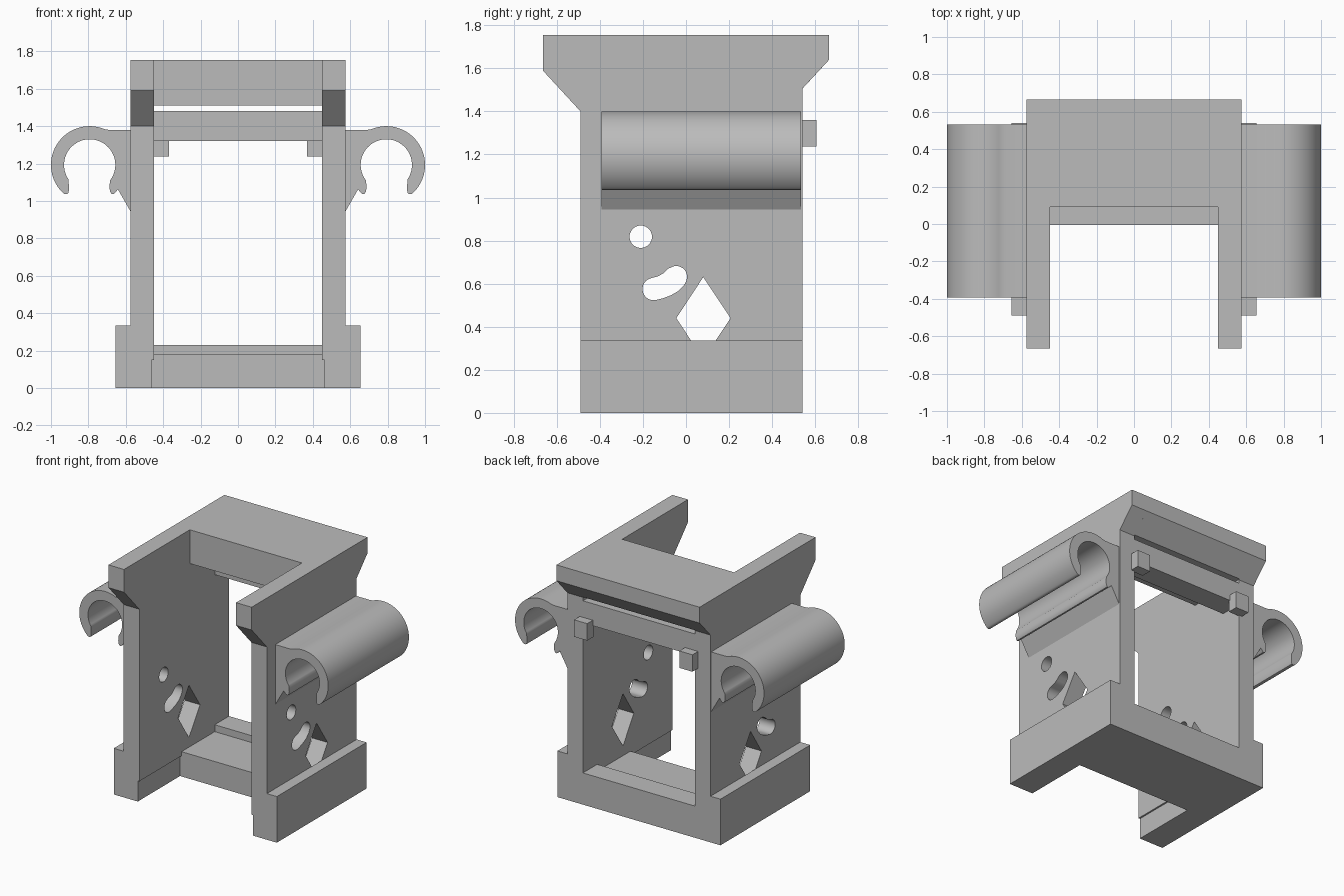
import bpy, bmesh, math
from mathutils import Vector

if "Cube" in bpy.data.objects:
    bpy.data.objects.remove(bpy.data.objects["Cube"])

grey = bpy.data.materials.new("plain grey")
grey.diffuse_color = (0.5, 0.5, 0.5, 1)
grey.use_nodes = True
grey.node_tree.nodes["Principled BSDF"].inputs["Base Color"].default_value = grey.diffuse_color


def prism(name, pts, axis, lo, hi, mirror=False):
    """Extrude a closed profile: (y, z) points along x, or (x, z) points along y."""
    def place(p, t):
        return Vector((t, p[0], p[1])) if axis == 'x' else Vector((p[0], t, p[1]))
    bm = bmesh.new()
    a = [bm.verts.new(place(p, lo)) for p in pts]
    b = [bm.verts.new(place(p, hi)) for p in pts]
    bm.faces.new(a)
    bm.faces.new(b[::-1])
    for i in range(len(pts)):
        j = (i + 1) % len(pts)
        bm.faces.new((a[j], a[i], b[i], b[j]))
    bmesh.ops.recalc_face_normals(bm, faces=bm.faces)
    me = bpy.data.meshes.new(name)
    bm.to_mesh(me)
    bm.free()
    ob = bpy.data.objects.new(name, me)
    bpy.context.collection.objects.link(ob)
    me.materials.append(grey)
    if mirror:
        ob.modifiers.new("mirror", 'MIRROR')
    return ob


def box(name, x, y, z, mirror=False):
    pts = [(y[0], z[0]), (y[1], z[0]), (y[1], z[1]), (y[0], z[1])]
    return prism(name, pts, 'x', x[0], x[1], mirror)


def arc(cx, cz, r, a0, a1, n):
    return [(cx + r * math.cos(math.radians(a0 + (a1 - a0) * i / n)),
             cz + r * math.sin(math.radians(a0 + (a1 - a0) * i / n))) for i in range(n + 1)]


def smooth(ob, angle=35):
    bpy.ops.object.select_all(action='DESELECT')
    ob.select_set(True)
    bpy.context.view_layer.objects.active = ob
    bpy.ops.object.shade_smooth_by_angle(angle=math.radians(angle))


# Side walls with flared tops
wall = prism("side_wall", [(-.49, 0), (-.49, 1.4), (-.665, 1.59), (-.665, 1.755), (.665, 1.755),
                           (.665, 1.64), (.54, 1.505), (.54, 0)], 'x', .45, .575)

# Wall openings: round hole, bent slot, kite, and the shallow recess at the foot
slot = (arc(-.15, .575, .052, 110, 280, 14)
        + [(-.105, .533), (-.07, .546), (-.035, .566), (-.01, .592)]
        + arc(-.045, .632, .05, -30, 115, 12)
        + [(-.085, .668), (-.105, .648), (-.13, .634)])
cutters = [
    prism("round_cutter", arc(-.21, .818, .052, 0, 350, 35), 'x', .4, .65),
    prism("slot_cutter", slot, 'x', .4, .65),
    prism("kite_cutter", [(.08, .63), (.207, .44), (.08, .25), (-.045, .44)], 'x', .4, .65),
    box("recess_cutter", (.4, .462), (-.6, -.005), (-.1, .15)),
]
for c in cutters:
    c.hide_render = True
    m = wall.modifiers.new(c.name, 'BOOLEAN')
    m.operation = 'DIFFERENCE'
    m.solver = 'EXACT'
    m.object = c
bpy.context.view_layer.update()
cut = bpy.data.meshes.new_from_object(wall.evaluated_get(bpy.context.evaluated_depsgraph_get()))
wall.modifiers.clear()
wall.data = cut
for c in cutters:
    bpy.data.objects.remove(c)
smooth(wall, 30)
wall.modifiers.new("mirror", 'MIRROR')

# Feet along the outside of the walls
box("foot", (.575, .655), (-.49, .54), (0, .335), True)

# Top plate, with its back underside sloped like the walls
prism("top_plate", [(.09, 1.51), (.09, 1.755), (.665, 1.755), (.665, 1.64), (.545, 1.51)],
      'x', -.45, .45)

# Cross bar, floor and raised sill
box("cross_bar", (-.45, .45), (.376, .54), (1.32, 1.48))
box("floor", (-.45, .45), (-.005, .54), (0, .18))
box("sill", (-.45, .45), (.376, .54), (.18, .23))

# Small back pegs
box("back_peg", (.37, .475), (.53, .605), (1.237, 1.36), True)

# Open round clips on both sides
cx, cz = .793, 1.193
clip = ([(.575, .945), (.575, 1.38), (.69, 1.38)]
        + arc(cx, cz, .207, 113, -46, 40)
        + [(.929, 1.038), (.919, 1.036), (.909, 1.04), (.905, 1.05), (.904, 1.085), (.907, 1.108)]
        + arc(cx, cz, .137, -34, 214, 48)
        + [(.685, 1.108), (.687, 1.07), (.684, 1.05), (.676, 1.038), (.664, 1.038),
           (.655, 1.046), (.642, 1.062)])
clip_ob = prism("side_clip", clip, 'y', -.393, .533)
smooth(clip_ob)
clip_ob.modifiers.new("mirror", 'MIRROR')
